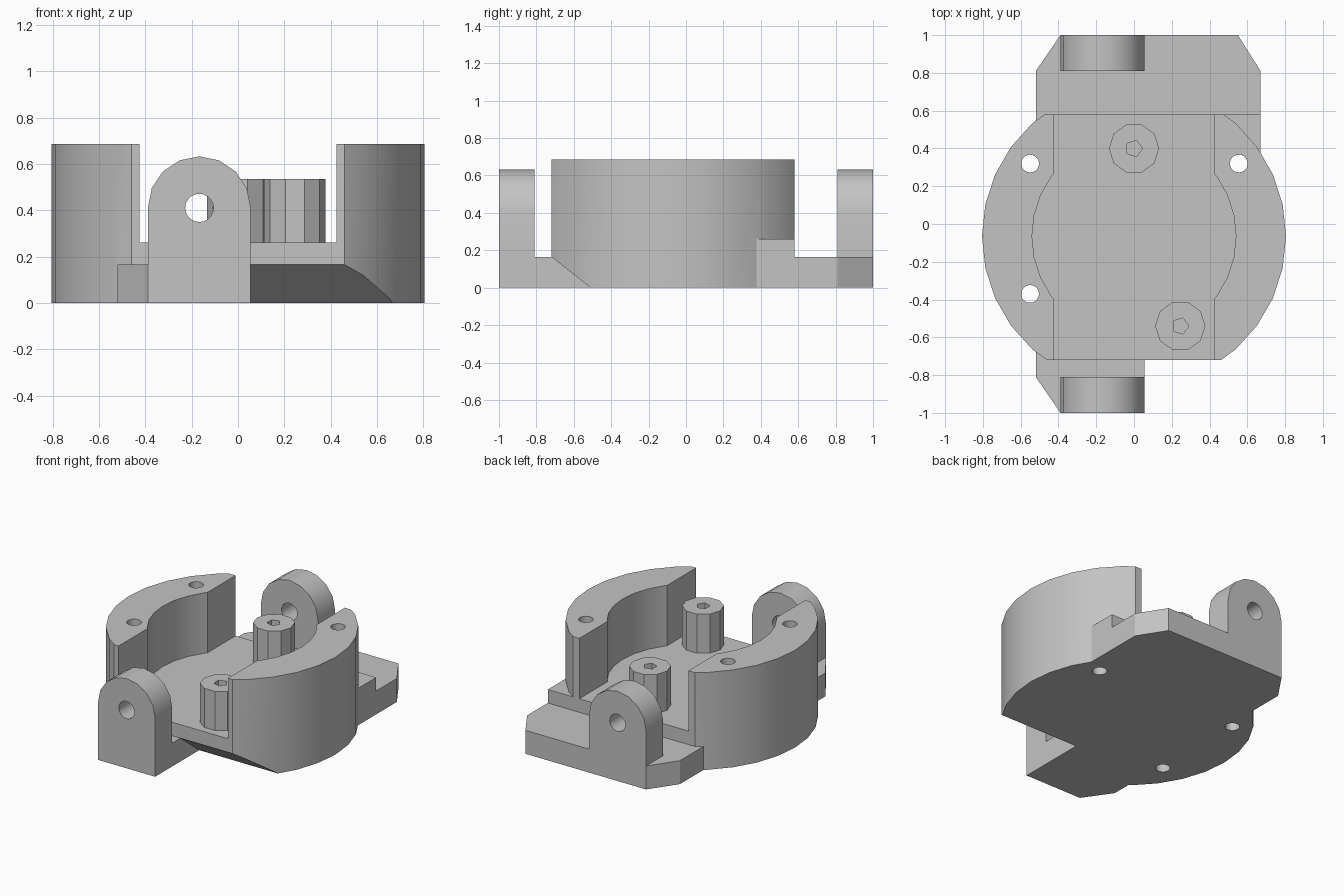
import bpy, bmesh
from math import sin, cos, pi, radians
from mathutils import Vector

cube = bpy.data.objects.get("Cube")
if cube:
    bpy.data.objects.remove(cube)

grey = bpy.data.materials.new("plain grey")
grey.use_nodes = True
colour = (0.55, 0.55, 0.55, 1)
grey.diffuse_color = colour
grey.node_tree.nodes["Principled BSDF"].inputs["Base Color"].default_value = colour


def prism(name, outline, low, high, axis="z"):
    """Extrude a 2D outline between two positions along an axis."""
    place = {"x": lambda a, b, t: (t, a, b),
             "y": lambda a, b, t: (a, t, b),
             "z": lambda a, b, t: (a, b, t)}[axis]
    bm = bmesh.new()
    face = bm.faces.new([bm.verts.new(place(a, b, low)) for a, b in outline])
    grown = bmesh.ops.extrude_face_region(bm, geom=[face])["geom"]
    moved = [v for v in grown if isinstance(v, bmesh.types.BMVert)]
    bmesh.ops.translate(bm, verts=moved, vec=Vector(place(0, 0, high - low)))
    bmesh.ops.recalc_face_normals(bm, faces=bm.faces)
    mesh = bpy.data.meshes.new(name)
    bm.to_mesh(mesh)
    bm.free()
    mesh.materials.append(grey)
    obj = bpy.data.objects.new(name, mesh)
    bpy.context.collection.objects.link(obj)
    return obj


def ring(x, y, radius, sides, arc=2 * pi):
    count = sides if arc == 2 * pi else sides // 2 + 1
    return [(x + radius * cos(2 * pi * i / sides),
             y + radius * sin(2 * pi * i / sides)) for i in range(count)]


def rect(x0, x1, y0, y1):
    return [(x0, y0), (x1, y0), (x1, y1), (x0, y1)]


def combine(target, tool, operation="DIFFERENCE"):
    """Apply a boolean and remove the helper."""
    mod = target.modifiers.new(operation.lower(), "BOOLEAN")
    mod.operation = operation
    mod.solver = "EXACT"
    mod.object = tool
    bpy.context.view_layer.objects.active = target
    bpy.ops.object.modifier_apply(modifier=mod.name)
    bpy.data.objects.remove(tool)


FLOOR, PLATE, WALL = 0.26, 0.165, 0.685
MID, FRONT, BACK = -0.065, -0.72, 0.58
LUG_X, LUG_Z, LUG_R = -0.167, 0.41, 0.222

# Round housing with flat front and back
body = prism("mount_housing", ring(0, MID, 0.805, 30), 0, WALL)
combine(body, prism("trim", rect(-1, 1, FRONT, BACK), -0.1, 1), "INTERSECT")

# Open channel and round bore above the floor
combine(body, prism("channel", rect(-0.425, 0.425, -1, 1), FLOOR, 1))
combine(body, prism("bore", ring(0, MID, 0.54, 30), FLOOR, 1))

# Sloped underside at the front
combine(body, prism("slope", [(FRONT - 0.1, -0.0786), (-0.41, -0.0786),
                              (FRONT, PLATE), (FRONT - 0.1, PLATE)],
                    0.053, 1, "x"))

# Side block and the two mounting plates
combine(body, prism("side_block", rect(0.2, 0.67, 0.37, BACK), 0, FLOOR), "UNION")
back_plate = [(-0.52, 0.5), (0.67, 0.5), (0.67, 0.81), (0.55, 1),
              (-0.389, 1), (-0.52, 0.81)]
front_plate = [(-0.52, -0.5), (-0.52, -0.81), (-0.389, -1),
               (0.055, -1), (0.055, -0.5)]
combine(body, prism("back_plate", back_plate, 0, PLATE), "UNION")
combine(body, prism("front_plate", front_plate, 0, PLATE), "UNION")

# Rounded hinge lugs with cross holes
for low, high in ((-1, -0.81), (0.81, 1)):
    outline = ring(LUG_X, LUG_Z, LUG_R, 16, pi)
    outline += [(LUG_X - LUG_R, 0), (LUG_X + LUG_R, 0)]
    lug = prism("hinge_lug", outline, low, high, "y")
    combine(lug, prism("pin_hole", ring(LUG_X, LUG_Z, 0.061, 20),
                       low - 0.1, high + 0.1, "y"))
    combine(body, lug, "UNION")

# Vertical screw holes
for x, y in ((-0.55, 0.32), (0.555, 0.32), (-0.55, -0.37)):
    combine(body, prism("screw_hole", ring(x, y, 0.047, 20), -0.1, 1))

# Faceted standoffs with blind holes
posts = []
for name, x, y in (("back_standoff", 0, 0.4), ("front_standoff", 0.245, -0.54)):
    post = prism(name, ring(x, y, 0.133, 10), FLOOR, 0.535)
    combine(post, prism("blind_hole", ring(x, y, 0.045, 5), 0.3, 0.7))
    posts.append(post)

# Smooth curved walls, keep edges sharp
bpy.ops.object.select_all(action="DESELECT")
for obj in [body] + posts:
    obj.select_set(True)
bpy.context.view_layer.objects.active = body
bpy.ops.object.shade_smooth_by_angle(angle=radians(30))
